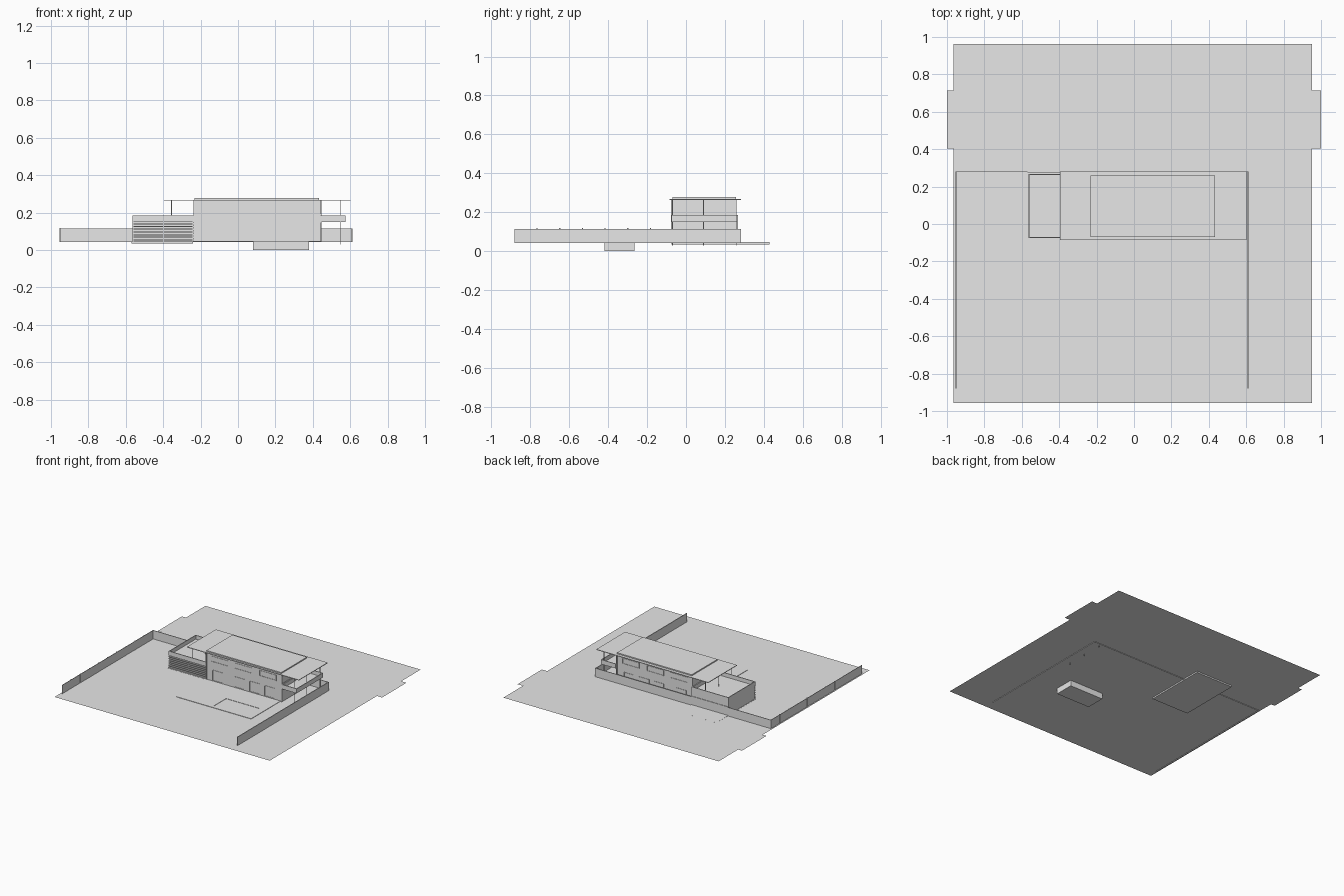
import bpy

old = bpy.data.objects.get("Cube")
if old:
    bpy.data.objects.remove(old, do_unlink=True)

grey = bpy.data.materials.new("plain_grey")
grey.use_nodes = True
COLOUR = (0.8, 0.8, 0.8, 1)
grey.diffuse_color = COLOUR
grey.node_tree.nodes["Principled BSDF"].inputs["Base Color"].default_value = COLOUR

G = 0.046  # ground level


def mesh(name, verts, faces):
    me = bpy.data.meshes.new(name)
    me.from_pydata(verts, [], faces)
    me.materials.append(grey)
    ob = bpy.data.objects.new(name, me)
    bpy.context.collection.objects.link(ob)
    return ob


def box(name, x, y, z):
    verts = [(a, b, c) for a in x for b in y for c in z]
    faces = [(0, 1, 3, 2), (4, 6, 7, 5), (0, 4, 5, 1),
             (2, 3, 7, 6), (0, 2, 6, 4), (1, 5, 7, 3)]
    return mesh(name, verts, faces)


def sheet(name, x, y, z):
    verts = [(x[0], y[0], z), (x[1], y[0], z), (x[1], y[1], z), (x[0], y[1], z)]
    return mesh(name, verts, [(0, 1, 2, 3)])


def tray(name, x, y, z, floor, t=0.006):
    """Open-topped box with a floor slab and four parapets."""
    box(name + "_floor", x, y, (z[0], floor))
    for i, side in enumerate(("left", "right")):
        a = x[0] if i == 0 else x[1] - t
        b = y[0] if i == 0 else y[1] - t
        box(f"{name}_parapet_{side}", (a, a + t), y, (floor, z[1]))
        box(f"{name}_parapet_{'front' if i == 0 else 'back'}",
            (x[0] + t, x[1] - t), (b, b + t), (floor, z[1]))


def window(name, x, z, y, out):
    """Thin rectangular frame standing just proud of a wall."""
    t = 0.003
    ys = sorted((y, y + out * 0.003))
    for end, zz in (("sill", (z[0], z[0] + t)), ("head", (z[1] - t, z[1]))):
        box(f"{name}_{end}", x, ys, zz)
    for end, xx in (("jamb_a", (x[0], x[0] + t)), ("jamb_b", (x[1] - t, x[1]))):
        box(f"{name}_{end}", xx, ys, z)


# Site: ground, road, driveway, terrace and pool
sheet("ground", (-0.965, 0.953), (-0.957, 0.963), G)
sheet("road", (-1, 1), (0.405, 0.715), G + 0.0008)
box("driveway", (-0.57, -0.24), (-0.075, 0.43), (0.035, G + 0.001))
pool_x, pool_y = (0.08, 0.38), (-0.42, -0.265)
deck_x, deck_y, deck_z = (-0.235, 0.43), (-0.447, -0.075), (G, G + 0.003)
box("deck_front", deck_x, (deck_y[0], pool_y[0]), deck_z)
box("deck_back", deck_x, (pool_y[1], deck_y[1]), deck_z)
box("deck_left", (deck_x[0], pool_x[0]), pool_y, deck_z)
box("deck_right", (pool_x[1], deck_x[1]), pool_y, deck_z)
box("pool", pool_x, pool_y, (0, G + 0.0006))

# Boundary walls with slim posts along one side
WALL = (0.042, 0.115)
box("wall_east", (0.606, 0.612), (-0.88, 0.282), WALL)
box("wall_west", (-0.954, -0.95), (-0.88, 0.282), WALL)
box("wall_street_a", (-0.954, -0.57), (0.277, 0.282), WALL)
box("wall_street_b", (-0.24, 0.612), (0.277, 0.282), WALL)
box("garage_gate", (-0.57, -0.24), (0.272, 0.276), WALL)
for i in range(9):
    y = 0.167 - i * 0.1165
    box(f"wall_post_{i}", (-0.955, -0.949), (y - 0.003, y + 0.003), (G, 0.118))

# Main two-storey block with a projecting rim at the front and back
FRONT, BACK = -0.068, 0.252
x0, x1, z0, z1 = -0.238, 0.443, G, 0.268
box("main_block", (x0, x1), (FRONT, BACK), (z0, z1))
for name, ys in (("front", (FRONT - 0.008, FRONT)), ("back", (BACK, BACK + 0.008))):
    box(f"{name}_rim_left", (x0, x0 + 0.008), ys, (z0, z1))
    box(f"{name}_rim_right", (x1 - 0.008, x1), ys, (z0, z1))
    box(f"{name}_rim_top", (x0, x1), ys, (z1 - 0.008, z1))

# Windows and doors on the long sides
for side, y, out in (("front", FRONT, -1), ("back", BACK, 1)):
    for i, x in enumerate((-0.19, 0.02, 0.24)):
        window(f"{side}_upper_window_{i}", (x, x + 0.15), (0.2, 0.245), y, out)
    for i, x in enumerate((-0.18, 0.02, 0.15, 0.285)):
        window(f"{side}_lower_door_{i}", (x, x + 0.09), (0.05, 0.135), y, out)

# Bands and central mullion on the end wall
for z in (0.15, 0.19):
    box("end_band", (x1, x1 + 0.003), (FRONT, BACK), (z - 0.002, z + 0.002))
box("end_mullion", (x1, x1 + 0.004), (0.086, 0.094), (G, z1))

# Roof: wide thin canopy and raised upper deck
box("roof_canopy", (-0.395, 0.602), (-0.085, 0.282), (0.264, 0.269))
box("roof_upper", (-0.232, 0.434), (-0.07, 0.258), (0.269, 0.278))

# Garage wing with slatted front and roof terrace
gx, gy = (-0.565, -0.238), (-0.075, 0.267)
box("garage_body", gx, (-0.06, gy[1]), (G, 0.15))
tray("garage_terrace", gx, gy, (0.15, 0.186), 0.155)
for i in range(7):
    z = 0.05 + i * 0.0145
    box(f"garage_slat_{i}", gx, (gy[0], -0.065), (z, z + 0.007))
for x in (gx[0], -0.4, gx[1] - 0.005):
    box("slat_support", (x, x + 0.005), (-0.067, -0.06), (G, 0.15))

# Balcony at the opposite end
tray("balcony", (x1, 0.575), (-0.075, 0.262), (0.15, 0.186), 0.155)

# Slim posts carrying the canopy
for i, y in enumerate((-0.07, 0.09, 0.258)):
    box(f"balcony_post_{i}", (0.549, 0.552), (y - 0.002, y + 0.002), (0.03, 0.265))
    box(f"terrace_post_{i}", (-0.357, -0.353), (y - 0.002, y + 0.002), (0.155, 0.265))
